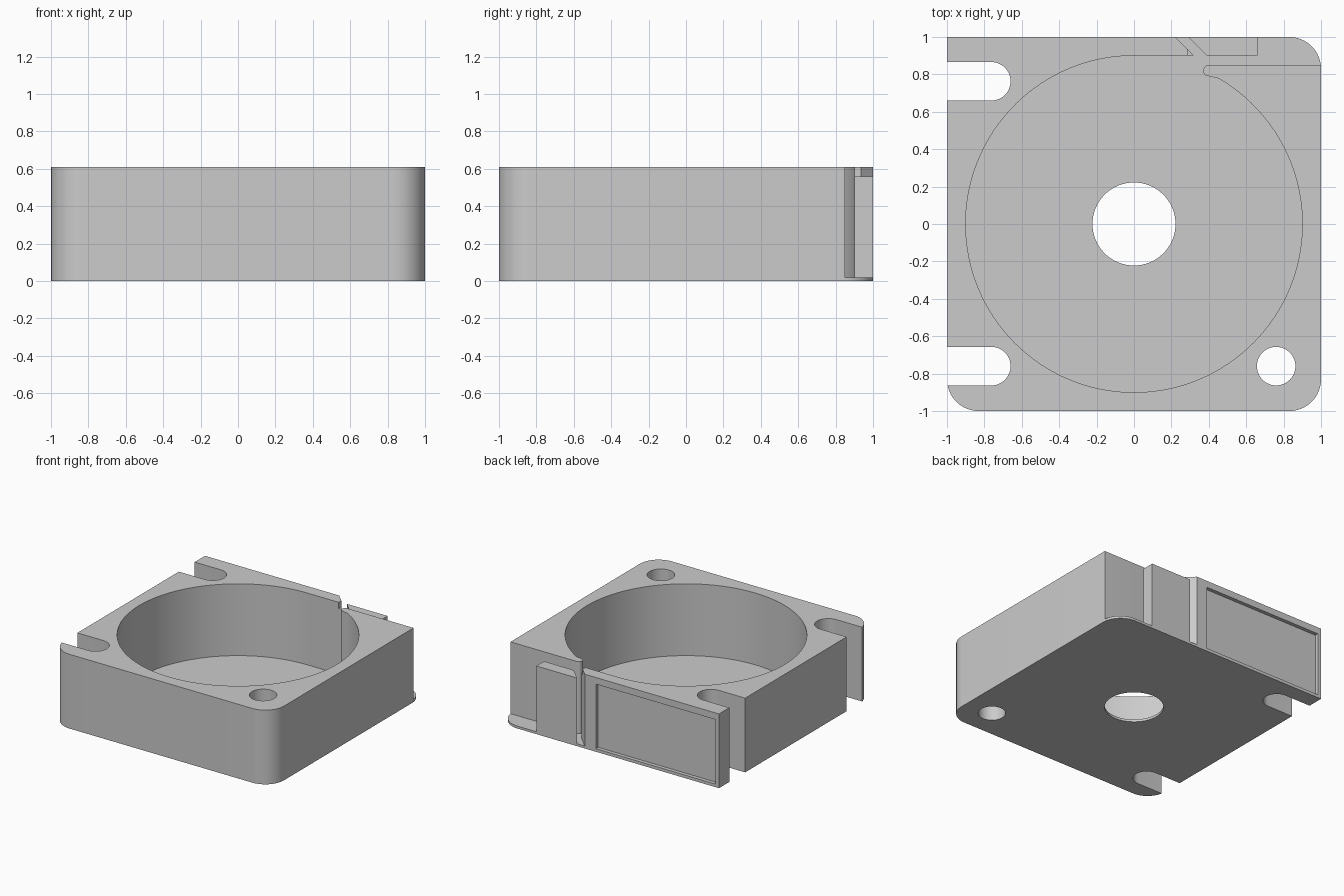
import bpy
import bmesh
from math import cos, sin, radians

if "Cube" in bpy.data.objects:
    bpy.data.objects.remove(bpy.data.objects["Cube"])

HEIGHT, FLOOR, STEP = 0.61, 0.02, 0.56
ABOVE, BELOW = 0.8, -0.2

grey = bpy.data.materials.new("plain grey")
grey.use_nodes = True
grey.diffuse_color = (0.6, 0.6, 0.6, 1)
grey.node_tree.nodes["Principled BSDF"].inputs["Base Color"].default_value = (0.6, 0.6, 0.6, 1)


def arc(cx, cy, r, start, end, steps):
    """Points along an arc, angles in degrees."""
    angles = [radians(start + (end - start) * i / steps) for i in range(steps + 1)]
    return [(cx + r * cos(a), cy + r * sin(a)) for a in angles]


def circle(cx, cy, r, steps=48):
    return arc(cx, cy, r, 0, 360, steps)[:-1]


def box(x0, x1, y0, y1):
    return [(x0, y0), (x1, y0), (x1, y1), (x0, y1)]


def prism(name, points, z0, z1):
    """Extrude a flat outline from z0 to z1."""
    bm = bmesh.new()
    face = bm.faces.new([bm.verts.new((x, y, z0)) for x, y in points])
    top = bmesh.ops.extrude_face_region(bm, geom=[face])
    verts = [v for v in top["geom"] if isinstance(v, bmesh.types.BMVert)]
    bmesh.ops.translate(bm, verts=verts, vec=(0, 0, z1 - z0))
    bmesh.ops.recalc_face_normals(bm, faces=bm.faces)
    mesh = bpy.data.meshes.new(name)
    bm.to_mesh(mesh)
    bm.free()
    mesh.materials.append(grey)
    obj = bpy.data.objects.new(name, mesh)
    bpy.context.collection.objects.link(obj)
    return obj


def cut(target, name, points, z0, z1):
    """Subtract an extruded outline from the target."""
    cutter = prism(name, points, z0, z1)
    cutter.hide_render = True
    mod = target.modifiers.new(name, 'BOOLEAN')
    mod.operation = 'DIFFERENCE'
    mod.solver = 'EXACT'
    mod.object = cutter
    bpy.context.view_layer.objects.active = target
    bpy.ops.object.modifier_apply(modifier=mod.name)
    bpy.data.objects.remove(cutter)


# Square block with three rounded corners
R = 0.17
C = 1 - R
outline = (arc(-C, -C, R, 180, 270, 16) + arc(C, -C, R, 270, 360, 16)
           + arc(C, C, R, 0, 90, 16) + [(-1, 1)])
housing = prism("housing", outline, 0, HEIGHT)

# Round chamber, its side channel, the open corner and the slanted slit
chamber = (arc(0, 0, 0.9, 90, 420, 120)
           + arc(0.40, 0.82, 0.03, 270, 90, 12)
           + [(1.1, 0.85), (1.1, 1.1), (0.66, 1.1), (0.66, 0.9), (0.39, 0.9),
              (0.19, 1.1), (0.12, 1.1), (0.32, 0.9)])
cut(housing, "chamber", chamber, FLOOR, ABOVE)

# Lowered top of the tab and of the pointed lip
cut(housing, "tab_step", box(0.285, 0.75, 0.87, 1.1), STEP, ABOVE)

# Centre hole and corner screw hole
cut(housing, "centre_hole", circle(0, 0, 0.222, 64), BELOW, FLOOR + 0.1)
cut(housing, "screw_hole", circle(0.76, -0.76, 0.103), BELOW, ABOVE)

# Open screw slots on one side
for y in (-0.76, 0.763):
    slot = arc(-0.763, y, 0.103, -90, 90, 24) + [(-1.1, y + 0.103), (-1.1, y - 0.103)]
    cut(housing, "screw_slot", slot, BELOW, ABOVE)

# Shallow label recess in the back
cut(housing, "back_recess", box(-0.97, 0.12, 0.97, 1.1), FLOOR + 0.005, STEP - 0.005)

bpy.ops.object.select_all(action='DESELECT')
housing.select_set(True)
bpy.context.view_layer.objects.active = housing
bpy.ops.object.shade_smooth_by_angle(angle=radians(30))
